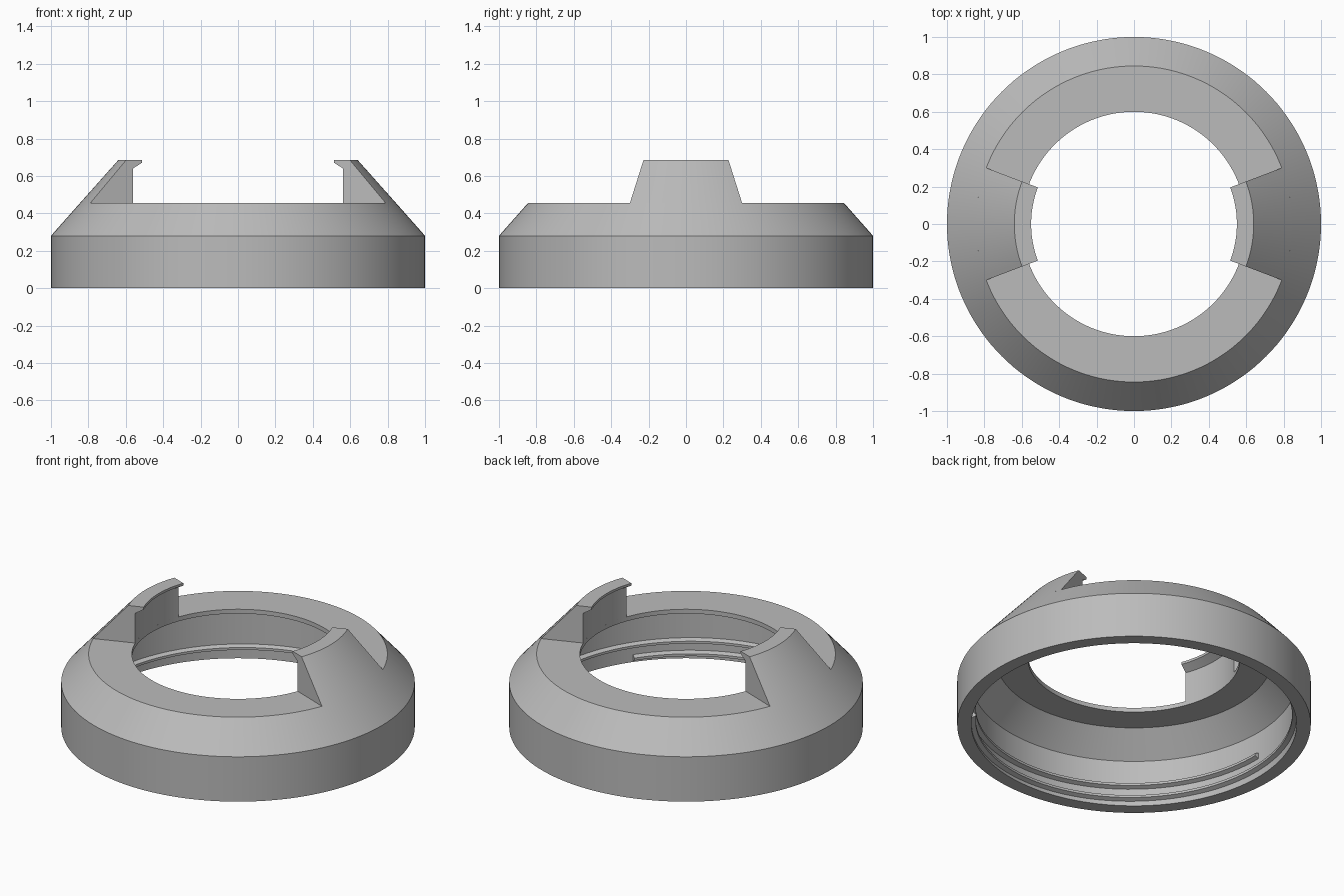
import bpy, bmesh
from math import cos, sin, radians

if "Cube" in bpy.data.objects:
    bpy.data.objects.remove(bpy.data.objects["Cube"])

grey = bpy.data.materials.new("plain grey")
grey.use_nodes = True
color = (0.5, 0.5, 0.5, 1)
grey.diffuse_color = color
grey.node_tree.nodes["Principled BSDF"].inputs["Base Color"].default_value = color


def sweep(name, profile, start, end, steps, rise=0.0, closed=False):
    """Turn a closed (radius, z) profile about the z axis, with optional rise."""
    bm = bmesh.new()
    rings = []
    for i in range(steps if closed else steps + 1):
        t = i / steps
        a = radians(start + (end - start) * t)
        rings.append([bm.verts.new((r * cos(a), r * sin(a), z + rise * t))
                      for r, z in profile])
    pairs = list(zip(rings, rings[1:]))
    if closed:
        pairs.append((rings[-1], rings[0]))
    n = len(profile)
    for a, b in pairs:
        for j in range(n):
            k = (j + 1) % n
            bm.faces.new((a[j], a[k], b[k], b[j]))
    if not closed:
        bm.faces.new(rings[0])
        bm.faces.new(rings[-1])
    bmesh.ops.recalc_face_normals(bm, faces=bm.faces)
    mesh = bpy.data.meshes.new(name)
    bm.to_mesh(mesh)
    bm.free()
    obj = bpy.data.objects.new(name, mesh)
    bpy.context.collection.objects.link(obj)
    mesh.materials.append(grey)
    bpy.ops.object.select_all(action='DESELECT')
    obj.select_set(True)
    bpy.context.view_layer.objects.active = obj
    bpy.ops.object.shade_smooth_by_angle(angle=radians(25))
    return obj


# Hollow collar: outer wall, sloped shoulder, thin top plate with a round hole
collar = [(1, 0), (1, 0.28), (0.845, 0.455), (0.6, 0.455),
          (0.6, 0.428), (0.78, 0.428), (0.92, 0.29), (0.92, 0)]
sweep("collar", collar, 0, 360, 144, closed=True)

# Two opposite hooked clips that carry on the slope of the shoulder
clip = [(0.61, 0.44), (0.6, 0.455), (0.6, 0.64), (0.55, 0.67), (0.55, 0.685),
        (0.64, 0.685), (0.845, 0.455), (0.83, 0.44)]
for name, angle in (("left_clip", 0), ("right_clip", 180)):
    sweep(name, clip, angle - 20.8, angle + 20.8, 20)

# Screw thread winding down the inside wall
thread = [(0.93, 0.115), (0.895, 0.13), (0.895, 0.145), (0.93, 0.16)]
sweep("screw_thread", thread, 180, 180 + 360 * 1.4, 180, rise=-0.11)
